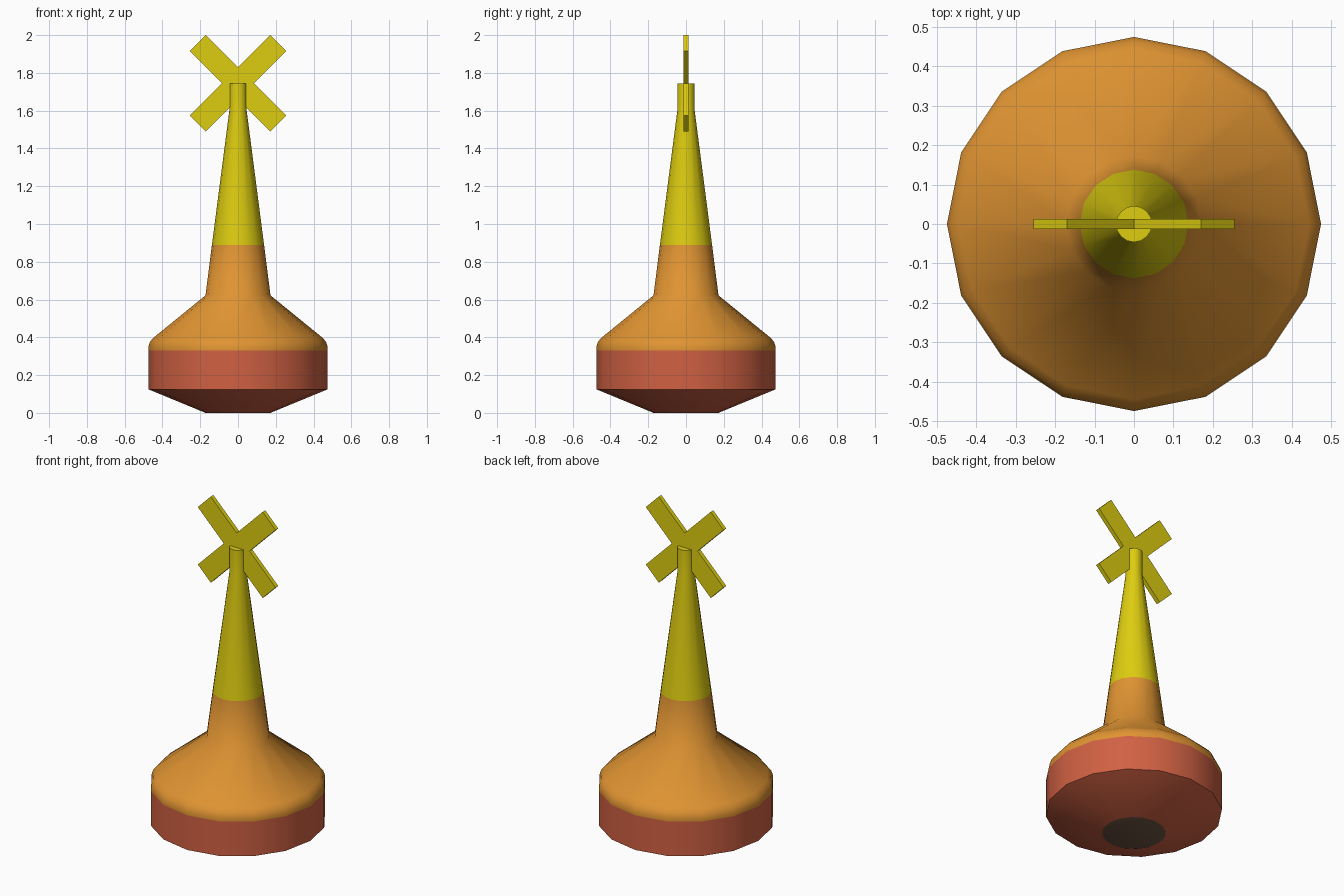
import bpy
import bmesh
import math

if "Cube" in bpy.data.objects:
    bpy.data.objects.remove(bpy.data.objects["Cube"])

SIDES = 16


def material(name, r, g, b):
    lin = [((c / 255 + 0.055) / 1.055) ** 2.4 if c > 10 else c / 255 / 12.92 for c in (r, g, b)]
    m = bpy.data.materials.new(name)
    m.diffuse_color = (*lin, 1)
    m.use_nodes = True
    m.node_tree.nodes["Principled BSDF"].inputs["Base Color"].default_value = m.diffuse_color
    return m


RED = material("red", 208, 97, 67)
ORANGE = material("orange", 224, 148, 50)
YELLOW = material("yellow", 222, 205, 16)
DARK = material("dark_brown", 108, 84, 66)


def finish(bm, name, mats, smooth=None):
    bmesh.ops.recalc_face_normals(bm, faces=bm.faces)
    mesh = bpy.data.meshes.new(name)
    bm.to_mesh(mesh)
    bm.free()
    for m in mats:
        mesh.materials.append(m)
    obj = bpy.data.objects.new(name, mesh)
    bpy.context.collection.objects.link(obj)
    if smooth:
        bpy.ops.object.select_all(action='DESELECT')
        obj.select_set(True)
        bpy.context.view_layer.objects.active = obj
        bpy.ops.object.shade_smooth_by_angle(angle=math.radians(smooth))
    return obj


# Buoy body: lathed profile of (radius, height), closed by end caps
profile = [(0.172, 0), (0.475, 0.125), (0.475, 0.33), (0.475, 0.35), (0.465, 0.378),
           (0.445, 0.40), (0.172, 0.622), (0.138, 0.89), (0.046, 1.60), (0.046, 1.743)]
bm = bmesh.new()
rings = []
for r, z in profile:
    angles = [2 * math.pi * i / SIDES for i in range(SIDES)]
    rings.append([bm.verts.new((r * math.cos(a), r * math.sin(a), z)) for a in angles])
for low, high in zip(rings, rings[1:]):
    for i in range(SIDES):
        j = (i + 1) % SIDES
        bm.faces.new((low[i], low[j], high[j], high[i]))
bm.faces.new(rings[0][::-1])
bm.faces.new(rings[-1])

# Colour bands by height: dark base plate, red hull, orange shoulder, yellow mast
for f in bm.faces:
    z = f.calc_center_median().z
    f.material_index = 3 if z < 0.01 else 0 if z < 0.33 else 1 if z < 0.89 else 2
finish(bm, "buoy_body", [RED, ORANGE, YELLOW, DARK], smooth=50)

# Topmark: one flat X outline, extruded through its thickness
L, W, T, CZ = 0.301, 0.060, 0.0125, 1.745
bm = bmesh.new()
outline = []
for k in range(4):
    a = math.pi / 4 + k * math.pi / 2
    for u, v in ((L, -W), (L, W), (W, W)):
        x = u * math.cos(a) - v * math.sin(a)
        z = u * math.sin(a) + v * math.cos(a)
        outline.append(bm.verts.new((x, -T, CZ + z)))
face = bm.faces.new(outline)
ext = bmesh.ops.extrude_face_region(bm, geom=[face], use_keep_orig=True)
moved = [e for e in ext["geom"] if isinstance(e, bmesh.types.BMVert)]
bmesh.ops.translate(bm, verts=moved, vec=(0, 2 * T, 0))
finish(bm, "topmark_cross", [YELLOW])
